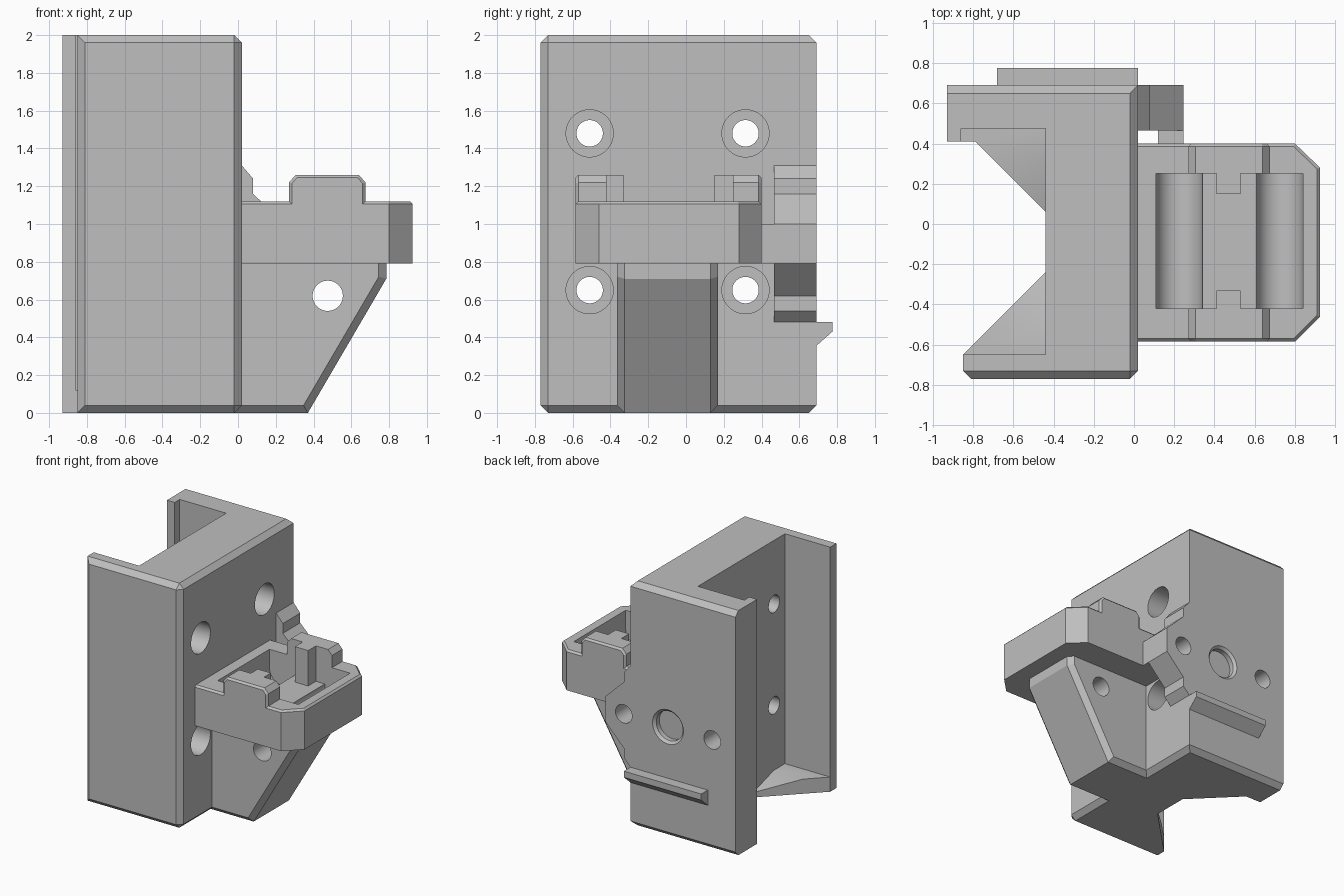
import bpy, bmesh, math
from mathutils import Vector, Matrix

cube = bpy.data.objects.get("Cube")
if cube:
    bpy.data.objects.remove(cube, do_unlink=True)

grey = bpy.data.materials.new("plain grey")
grey.use_nodes = True
COLOR = (0.52, 0.52, 0.52, 1)
grey.diffuse_color = COLOR
grey.node_tree.nodes["Principled BSDF"].inputs["Base Color"].default_value = COLOR


def finish(name, bm):
    bmesh.ops.recalc_face_normals(bm, faces=bm.faces)
    mesh = bpy.data.meshes.new(name)
    bm.to_mesh(mesh)
    bm.free()
    mesh.materials.append(grey)
    ob = bpy.data.objects.new(name, mesh)
    bpy.context.collection.objects.link(ob)
    return ob


def prism(name, pts, axis, a, b, bevel=0, rule=None, shape=None):
    """Extrude a 2D profile along an axis, then chamfer the edges that pass the rule."""
    place = {"x": lambda p, q, t: (t, p, q),
             "y": lambda p, q, t: (p, t, q),
             "z": lambda p, q, t: (p, q, t)}[axis]
    bm = bmesh.new()
    lo = [bm.verts.new(place(p, q, a)) for p, q in pts]
    hi = [bm.verts.new(place(p, q, b)) for p, q in pts]
    bm.faces.new(lo)
    bm.faces.new(hi)
    for i in range(len(pts)):
        j = (i + 1) % len(pts)
        bm.faces.new((lo[i], lo[j], hi[j], hi[i]))
    if shape:
        for v in bm.verts:
            shape(v)
    bmesh.ops.recalc_face_normals(bm, faces=bm.faces)
    if rule:
        edges = [e for e in bm.edges if rule(e.verts[0].co, e.verts[1].co)]
        bmesh.ops.bevel(bm, geom=edges, offset=bevel, segments=1, affect='EDGES')
    return finish(name, bm)


def box(name, x0, x1, y0, y1, z0, z1):
    return prism(name, [(x0, y0), (x1, y0), (x1, y1), (x0, y1)], "z", z0, z1)


def rod(name, axis, u, v, a, b, r, r2=None):
    """Cylinder or cone along x or y, from a to b."""
    bm = bmesh.new()
    turn = Matrix.Rotation(math.pi / 2, 4, 'Y') if axis == "x" else Matrix.Rotation(-math.pi / 2, 4, 'X')
    mid = (a + b) / 2
    at = Vector((mid, u, v)) if axis == "x" else Vector((u, mid, v))
    bmesh.ops.create_cone(bm, cap_ends=True, segments=48, radius1=r, radius2=r2 or r,
                          depth=b - a, matrix=Matrix.Translation(at) @ turn)
    return finish(name, bm)


def combine(target, tool, operation):
    mod = target.modifiers.new("bool", 'BOOLEAN')
    mod.operation = operation
    mod.solver = 'EXACT'
    mod.object = tool
    bpy.context.view_layer.objects.active = target
    bpy.ops.object.modifier_apply(modifier=mod.name)
    bpy.data.objects.remove(tool, do_unlink=True)


def same(a, b, i, value):
    return abs(a[i] - value) < 1e-4 and abs(b[i] - value) < 1e-4


# Channel-shaped main body with chamfered outer edges
def body_edges(a, b):
    rim = same(a, b, 2, 0) or same(a, b, 2, 2)
    if rim:
        return same(a, b, 0, 0.02) or same(a, b, 1, 0.69) or same(a, b, 1, -0.77)
    return same(a, b, 1, -0.77)


body = prism("bracket", [(-.93, .69), (.02, .69), (.02, -.77), (-.85, -.77), (-.85, -.65),
                         (-.44, -.65), (-.44, .475), (-.86, .475), (-.86, .41), (-.93, .41)],
             "z", 0, 2, 0.04, body_edges)

# Corner floors inside the channel: flat strip by the wall, ramp towards the middle
FLOOR = 0.12


def floor_corner(wall, line, tip, outer, inner):
    strip = [(outer, wall), (-.42, wall), (-.42, line), (inner, line)]
    if wall > 0:
        strip += [(-.79, .41), (outer, .41)]
    else:
        strip += [(outer, -.65)]
    combine(body, prism("floor_strip", strip, "z", 0, FLOOR), 'UNION')

    def lower(v):
        if abs(v.co.y - tip) < 0.03 and v.co.z > 0.01:
            v.co.z = 0.04
    ramp = [(inner, line), (-.42, line), (-.42, tip), (-.44, tip)]
    combine(body, prism("floor_ramp", ramp, "z", 0, FLOOR, shape=lower), 'UNION')


floor_corner(.5, .325, .06, -.88, -.705)
floor_corner(-.68, -.505, -.24, -.85, -.705)

# Rib and side block at the back
combine(body, prism("rear_rib", [(.65, .48), (.775, .48), (.775, .43), (.69, .355), (.65, .355)],
                    "x", -.68, .02), 'UNION')
combine(body, prism("side_block", [(-.05, 1.31), (.02, 1.31), (.08, 1.24), (.08, 1.16), (.245, 1),
                                   (.245, .79), (.08, .62), (.08, .54), (.02, .48), (-.05, .48)],
                    "y", .465, .69), 'UNION')

# Tray arm with a chamfered rim
arm = prism("tray", [(-.05, -.585), (.8, -.585), (.925, -.46), (.925, .28), (.8, .4), (-.05, .4)],
            "z", .79, 1.12, 0.015,
            lambda a, b: same(a, b, 2, 1.12) and not same(a, b, 0, -.05))
combine(arm, box("pocket", .11, .84, -.42, .25, .97, 1.5), 'DIFFERENCE')
for x in (.225, .725):
    combine(arm, rod("trough", "y", x, .97, -.42, .25, .115), 'DIFFERENCE')

# Raised lugs with locating tabs
LUG = [(.27, 1.03), (.27, 1.22), (.305, 1.26), (.64, 1.26), (.675, 1.22), (.675, 1.03)]
for outside, inside, end in ((-.585, -.42, -.33), (.4, .25, .15)):
    lug = prism("lug", LUG, "y", min(outside, inside), max(outside, inside), 0.015,
                lambda a, b: same(a, b, 1, outside) and (a.z + b.z) / 2 > 1.1)
    combine(arm, lug, 'UNION')
    root = inside + math.copysign(.05, outside)
    combine(arm, box("tab", .41, .53, min(root, end), max(root, end), .92, 1.26), 'UNION')
combine(body, arm, 'UNION')
combine(body, box("block_joint", .12, .245, .37, .5, .79, 1.0), 'UNION')

# Sloped support below the tray
support = prism("support", [(-.05, 0), (.37, 0), (.785, .71), (.785, .83), (-.05, .83)],
                "y", -.365, .17, 0.04,
                lambda a, b: abs(a.y - b.y) < 1e-4 and not same(a, b, 2, .83)
                and not same(a, b, 0, -.05))
combine(body, support, 'UNION')
combine(body, rod("support_hole", "y", .475, .62, -.6, .6, .08), 'DIFFERENCE')

# Counterbored screw holes through the main plate
for y in (-.51, .315):
    for z in (.65, 1.48):
        combine(body, rod("screw_hole", "x", y, z, -.6, .1, .07), 'DIFFERENCE')
        combine(body, rod("counterbore", "x", y, z, -.2, .1, .125), 'DIFFERENCE')

# Round recess and the two holes beside it at the back
for x in (.08, -.72):
    combine(body, rod("rear_hole", "y", x, .9, .43, .8, .075), 'DIFFERENCE')
combine(body, rod("rear_recess", "y", -.32, .9, .63, .8, .12), 'DIFFERENCE')
combine(body, rod("recess_rim", "y", -.32, .9, .67, .71, .12, .16), 'DIFFERENCE')

# Shading
bpy.ops.object.select_all(action='DESELECT')
body.select_set(True)
bpy.context.view_layer.objects.active = body
bpy.ops.object.shade_smooth_by_angle(angle=math.radians(20))
